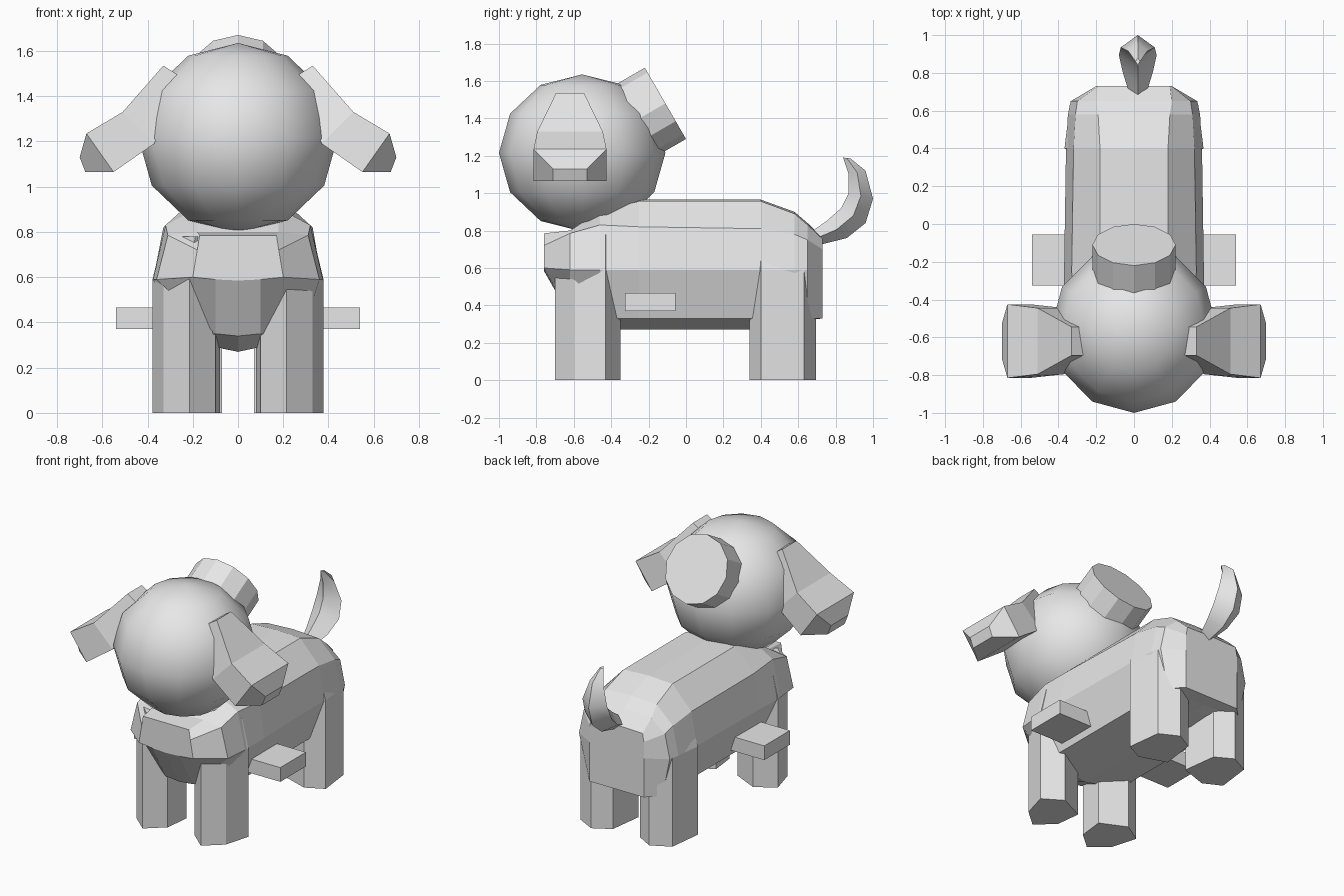
import bpy
import bmesh
import math

default_cube = bpy.data.objects.get("Cube")
if default_cube:
    bpy.data.objects.remove(default_cube, do_unlink=True)

# One plain colour for the whole figure
grey = bpy.data.materials.new("plain_grey")
grey.use_nodes = True
grey_value = (0.8, 0.8, 0.8, 1.0)
grey.diffuse_color = grey_value
grey.node_tree.nodes["Principled BSDF"].inputs["Base Color"].default_value = grey_value


def finish(bm, name):
    """Turn a bmesh into a named, coloured object."""
    bmesh.ops.recalc_face_normals(bm, faces=bm.faces)
    mesh = bpy.data.meshes.new(name)
    bm.to_mesh(mesh)
    bm.free()
    mesh.materials.append(grey)
    obj = bpy.data.objects.new(name, mesh)
    bpy.context.collection.objects.link(obj)
    return obj


def loft(name, rings):
    """Skin a list of equal-sized closed rings and cap both ends."""
    bm = bmesh.new()
    loops = [[bm.verts.new(point) for point in ring] for ring in rings]
    count = len(loops[0])
    for first, second in zip(loops, loops[1:]):
        for i in range(count):
            j = (i + 1) % count
            bm.faces.new((first[i], first[j], second[j], second[i]))
    bm.faces.new(loops[0])
    bm.faces.new(loops[-1])
    return finish(bm, name)


def body_ring(y, top, ridge, shoulder, flank, edge, belly):
    """Symmetric cross-section from the top ridge round to the belly keel."""
    half = [ridge, shoulder, flank, edge]
    right = [(x, y, z) for x, z in half]
    left = [(-x, y, z) for x, z in reversed(half)]
    return [(0, y, top)] + right + [(0, y, belly)] + left


def smooth(obj, angle):
    bpy.ops.object.select_all(action='DESELECT')
    obj.select_set(True)
    bpy.context.view_layer.objects.active = obj
    bpy.ops.object.shade_smooth_by_angle(angle=math.radians(angle))


# Body: chest, shoulders, back, haunches and rump
loft("body", [
    body_ring(-0.76, 0.785, (0.17, 0.785), (0.18, 0.72), (0.2, 0.6), (0.1, 0.59), 0.585),
    body_ring(-0.62, 0.8, (0.18, 0.8), (0.31, 0.785), (0.36, 0.59), (0.1, 0.35), 0.34),
    body_ring(-0.46, 0.91, (0.18, 0.905), (0.32, 0.83), (0.375, 0.59), (0.28, 0.33), 0.27),
    body_ring(-0.25, 0.965, (0.18, 0.957), (0.33, 0.82), (0.37, 0.59), (0.28, 0.33), 0.27),
    body_ring(0.4, 0.965, (0.18, 0.957), (0.32, 0.81), (0.36, 0.59), (0.28, 0.33), 0.27),
    body_ring(0.58, 0.9, (0.19, 0.89), (0.31, 0.78), (0.35, 0.59), (0.29, 0.33), 0.3),
    body_ring(0.65, 0.84, (0.2, 0.83), (0.3, 0.75), (0.335, 0.59), (0.28, 0.33), 0.32),
    body_ring(0.73, 0.76, (0.19, 0.755), (0.2, 0.7), (0.2, 0.59), (0.2, 0.33), 0.33),
])


# Legs: hexagonal columns that taper into the body
def leg(name, side, outline, top, taper):
    levels = [(0, 1), (0.59, 1), (top, taper)]
    loft(name, [[(side * x * s, y, z) for x, y in outline] for z, s in levels])


front_outline = [(0.215, -0.70), (0.33, -0.60), (0.378, -0.43),
                 (0.25, -0.35), (0.08, -0.43), (0.1, -0.60)]
back_outline = [(0.215, 0.695), (0.34, 0.63), (0.368, 0.40),
                (0.25, 0.34), (0.07, 0.40), (0.1, 0.63)]

# Ears: bent slabs, each station is outer edge, inner edge and half width
ear_stations = [
    ((0.33, 1.535), (0.26, 1.49), 0.075),
    ((0.51, 1.33), (0.37, 1.19), 0.175),
    ((0.67, 1.235), (0.55, 1.065), 0.195),
    ((0.70, 1.13), (0.675, 1.065), 0.09),
]
EAR_Y = -0.62

for label, side in (("left", 1), ("right", -1)):
    leg("front_leg_" + label, side, front_outline, 0.78, 0.88)
    leg("back_leg_" + label, side, back_outline, 0.72, 0.88)
    loft("ear_" + label, [
        [(side * outer[0], EAR_Y - w, outer[1]), (side * outer[0], EAR_Y + w, outer[1]),
         (side * inner[0], EAR_Y + w, inner[1]), (side * inner[0], EAR_Y - w, inner[1])]
        for outer, inner, w in ear_stations])
    # Side block sticking out of the flank
    loft("side_block_" + label, [
        [(side * x, y, z) for y, z in
         ((-0.325, 0.37), (-0.055, 0.37), (-0.055, 0.465), (-0.325, 0.465))]
        for x in (0.28, 0.54)])

# Head: coarse smooth ball
bm = bmesh.new()
bmesh.ops.create_uvsphere(bm, u_segments=12, v_segments=6, radius=1)
bmesh.ops.scale(bm, vec=(0.44, 0.445, 0.42), verts=bm.verts)
head = finish(bm, "head")
head.location = (0, -0.555, 1.215)
smooth(head, 60)

# Round stub tilted out of the back of the head
depth = 0.18
bm = bmesh.new()
bmesh.ops.create_cone(bm, cap_ends=True, segments=12, radius1=0.22, radius2=0.22, depth=depth)
stub = finish(bm, "head_stub")
tilt = math.radians(60)
stub.rotation_euler.x = -tilt
stub.location = (0, -0.11 - math.sin(tilt) * depth / 2, 1.48 - math.cos(tilt) * depth / 2)

# Tail: upward crescent with a diamond section
tail_stations = [
    ((0.70, 0.72), (0.65, 0.78), 0.04),
    ((0.86, 0.76), (0.75, 0.85), 0.08),
    ((0.96, 0.84), (0.83, 0.92), 0.1),
    ((1.0, 0.97), (0.87, 1.0), 0.09),
    ((0.96, 1.12), (0.87, 1.1), 0.05),
    ((0.88, 1.185), (0.84, 1.19), 0.012),
]
TAIL_X = 0.02
tail_rings = []
for outer, inner, w in tail_stations:
    y, z = (outer[0] + inner[0]) / 2, (outer[1] + inner[1]) / 2
    tail_rings.append([(TAIL_X, *outer), (TAIL_X + w, y, z),
                       (TAIL_X, *inner), (TAIL_X - w, y, z)])
smooth(loft("tail", tail_rings), 40)
